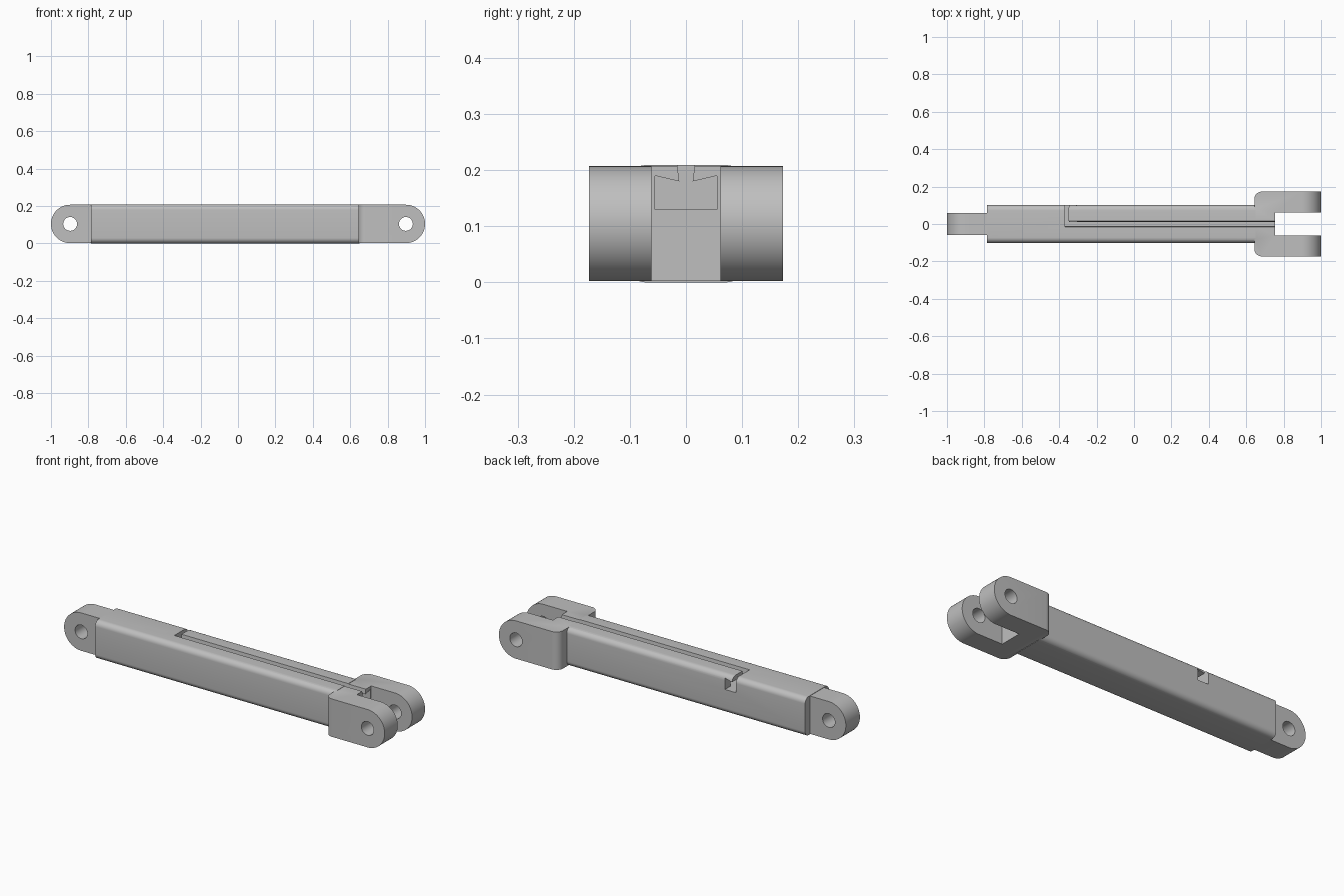
import bpy, bmesh, math
from mathutils import Vector

cube = bpy.data.objects.get("Cube")
if cube:
    bpy.data.objects.remove(cube, do_unlink=True)

steel = bpy.data.materials.new("satin grey")
steel.use_nodes = True
GREY = (0.52, 0.52, 0.52, 1)
steel.diffuse_color = GREY
steel.node_tree.nodes["Principled BSDF"].inputs["Base Color"].default_value = GREY

MID, R = 0.1045, 0.1025      # lug centre height and end radius
PIN = 1 - R                  # distance of the pin holes from the middle


def prism(name, profile, axis, start, end, bevel=None, width=0.0):
    """Extrude a profile along x (points are y, z) or along y (points are x, z)."""
    def place(p, t):
        return (t, p[0], p[1]) if axis == 'x' else (p[0], t, p[1])
    bm = bmesh.new()
    face = bm.faces.new([bm.verts.new(place(p, start)) for p in profile])
    out = bmesh.ops.extrude_face_region(bm, geom=[face])
    shift = Vector(place((0, 0), end - start))
    bmesh.ops.translate(bm, vec=shift,
                        verts=[v for v in out['geom'] if isinstance(v, bmesh.types.BMVert)])
    if bevel:
        edges = [e for e in bm.edges if bevel(e.verts[0].co, e.verts[1].co)]
        bmesh.ops.bevel(bm, geom=edges, offset=width, segments=8, profile=0.5,
                        affect='EDGES')
    bmesh.ops.recalc_face_normals(bm, faces=bm.faces)
    mesh = bpy.data.meshes.new(name)
    bm.to_mesh(mesh)
    bm.free()
    mesh.materials.append(steel)
    obj = bpy.data.objects.new(name, mesh)
    bpy.context.collection.objects.link(obj)
    return obj


def rect(a0, a1, b0, b1):
    return [(a0, b0), (a1, b0), (a1, b1), (a0, b1)]


def arc(cx, r, a0, a1, n):
    angles = [math.radians(a0 + (a1 - a0) * i / n) for i in range(n + 1)]
    return [(cx + r * math.cos(a), MID + r * math.sin(a)) for a in angles]


def lug_profile(side, inner):
    """Flat inner end, half-round outer end."""
    pts = arc(PIN, R, -90, 90, 40) + [(inner, MID + R), (inner, MID - R)]
    return [(side * x, z) for x, z in pts]


def combine(obj, tool, operation):
    mod = obj.modifiers.new("combine", 'BOOLEAN')
    mod.operation, mod.solver, mod.object = operation, 'EXACT', tool
    bpy.context.view_layer.update()
    graph = bpy.context.evaluated_depsgraph_get()
    mesh = bpy.data.meshes.new_from_object(obj.evaluated_get(graph))
    obj.modifiers.clear()
    obj.data = mesh
    bpy.data.objects.remove(tool, do_unlink=True)


# Long bar with rounded lengthwise edges
arm = prism("link_arm", rect(-0.102, 0.102, 0, 0.209), 'x', -0.785, 0.65,
            lambda a, b: abs(a.x - b.x) > 1, 0.03)

# Single lug at one end
combine(arm, prism("tongue", lug_profile(-1, 0.77), 'y', -0.06, 0.06), 'UNION')

# Fork at the other end, with rounded shoulders
combine(arm, prism("fork", lug_profile(1, 0.643), 'y', -0.173, 0.173,
                   lambda a, b: max(a.x, b.x) < 0.65 and abs(a.z - b.z) > 0.1, 0.04),
        'UNION')
combine(arm, prism("fork_gap", rect(0.755, 1.1, -0.1, 0.3), 'y', -0.0615, 0.0615),
        'DIFFERENCE')

# Pin holes
for side in (-1, 1):
    hole = arc(side * PIN, 0.037, 0, 350, 35)
    combine(arm, prism("pin_hole", hole, 'y', -0.3, 0.3), 'DIFFERENCE')

# Lengthwise undercut channel, mirrored half profile
half = [(0.055, 0.13), (0.055, 0.19), (0.012, 0.18), (0.017, 0.22)]
channel = half + [(-y, z) for y, z in reversed(half)]
combine(arm, prism("channel", channel, 'x', -0.37, 0.8), 'DIFFERENCE')

# Cross channel that opens on the back
exit_profile = [(-0.37, 0.13), (-0.305, 0.13), (-0.305, 0.19), (-0.347, 0.18),
                (-0.35, 0.22), (-0.37, 0.22)]
combine(arm, prism("channel_exit", exit_profile, 'y', 0, 0.2), 'DIFFERENCE')

# Smooth shading with crisp edges
bpy.ops.object.select_all(action='DESELECT')
arm.select_set(True)
bpy.context.view_layer.objects.active = arm
bpy.ops.object.shade_smooth_by_angle(angle=math.radians(30))
